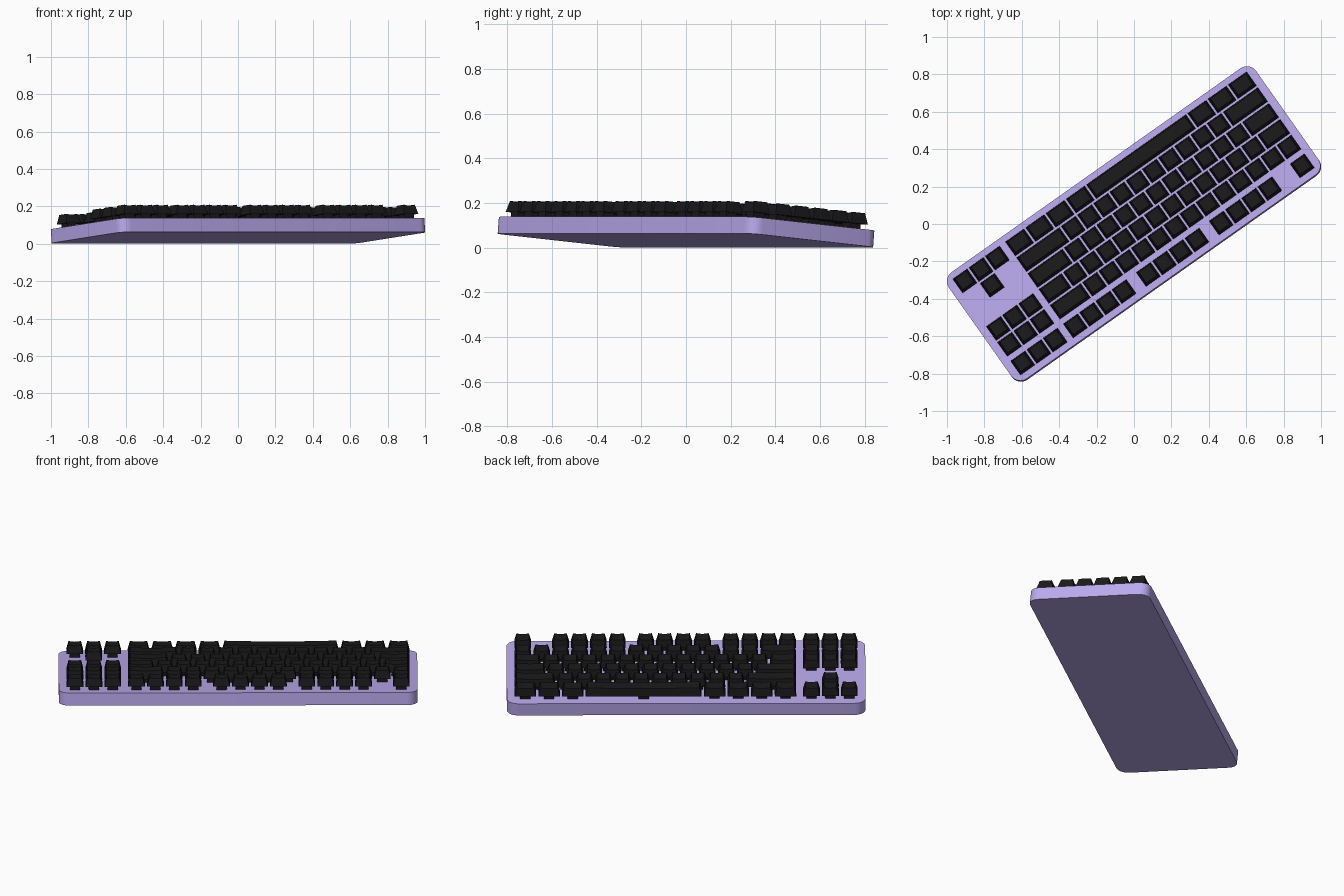
import bpy, bmesh, math
from mathutils import Matrix, Vector

if "Cube" in bpy.data.objects:
    bpy.data.objects.remove(bpy.data.objects["Cube"])

U = 0.106                      # key pitch along a row
HALF_L, HALF_D, RAD, THICK = 1.005, 0.350, 0.060, 0.075
TILT, TURN = math.radians(5.2), math.radians(215.2)
ROT = Matrix.Rotation(TURN, 4, 'Z') @ Matrix.Rotation(TILT, 4, 'X')


def material(name, color):
    m = bpy.data.materials.new(name)
    m.diffuse_color = (*color, 1)
    m.use_nodes = True
    m.node_tree.nodes["Principled BSDF"].inputs["Base Color"].default_value = m.diffuse_color
    return m


lilac = material("lilac_plastic", (0.49, 0.40, 0.85))
black = material("black_plastic", (0.010, 0.010, 0.011))


def finish(bm, name, mat):
    bmesh.ops.recalc_face_normals(bm, faces=bm.faces)
    me = bpy.data.meshes.new(name)
    bm.to_mesh(me)
    bm.free()
    me.materials.append(mat)
    return me


def place(name, me, matrix):
    ob = bpy.data.objects.new(name, me)
    bpy.context.collection.objects.link(ob)
    ob.matrix_world = matrix
    return ob


def case_mesh():
    # rounded rectangle extruded upward
    bm = bmesh.new()
    ring = []
    for k, (sx, sy) in enumerate(((1, 1), (-1, 1), (-1, -1), (1, -1))):
        for i in range(9):
            a = math.pi / 2 * (k + i / 8)
            ring.append(bm.verts.new((sx * (HALF_L - RAD) + RAD * math.cos(a),
                                      sy * (HALF_D - RAD) + RAD * math.sin(a), 0)))
    base = bm.faces.new(ring)
    ext = bmesh.ops.extrude_face_region(bm, geom=[base])
    up = [g for g in ext["geom"] if isinstance(g, bmesh.types.BMVert)]
    bmesh.ops.translate(bm, verts=up, vec=(0, 0, THICK))
    return finish(bm, "case", lilac)


def key_mesh(width):
    # tapered keycap with a dished top, and the switch stem below it
    bm = bmesh.new()
    hx, hy, z0, z1, n = width * U / 2 - 0.006, 0.046, 0.100, 0.150, 6
    tx, ty = hx - 0.012, hy - 0.011
    low = [bm.verts.new((x, y, z0)) for x, y in ((-hx, -hy), (hx, -hy), (hx, hy), (-hx, hy))]
    rows = []
    for y in (-ty, ty):
        rows.append([bm.verts.new((tx * t, y, z1 - 0.005 * (1 - t * t)))
                     for t in (2 * i / n - 1 for i in range(n + 1))])
    front, back = rows
    for i in range(n):
        bm.faces.new((front[i], front[i + 1], back[i + 1], back[i]))
    bm.faces.new(low)
    bm.faces.new([low[0], low[1]] + front[::-1])
    bm.faces.new([low[2], low[3]] + back)
    bm.faces.new((low[0], front[0], back[0], low[3]))
    bm.faces.new((low[1], low[2], back[-1], front[-1]))
    stem = Matrix.Translation((0, 0, 0.087)) @ Matrix.Diagonal((0.058, 0.058, 0.028, 1))
    bmesh.ops.create_cube(bm, size=1, matrix=stem)
    return finish(bm, "key_%gu" % width, black)


# Rest the case on the ground and centre it
me = case_mesh()
pts = [ROT @ v.co for v in me.vertices]
lo = Vector([min(p[i] for p in pts) for i in range(3)])
hi = Vector([max(p[i] for p in pts) for i in range(3)])
WORLD = Matrix.Translation((-(lo.x + hi.x) / 2, -(lo.y + hi.y) / 2, -lo.z)) @ ROT
case = place("case", me, WORLD)
bpy.context.view_layer.objects.active = case
case.select_set(True)
bpy.ops.object.shade_smooth_by_angle(angle=math.radians(35))

# Key rows: (name, y, widths); negative widths are gaps
NAV = [-0.25, 1, 1, 1]
ROWS = [
    ("function", 0.271, [1, -1] + [1] * 4 + [-0.5] + [1] * 4 + [-0.5] + [1] * 4 + NAV),
    ("number", 0.148, [1] * 13 + [2] + NAV),
    ("upper", 0.044, [1.5] + [1] * 12 + [1.5] + NAV),
    ("home", -0.060, [1.75] + [1] * 11 + [2.25]),
    ("lower", -0.164, [2.25] + [1] * 10 + [2.75, -1.25, 1]),
    ("bottom", -0.268, [1.25] * 3 + [6.25] + [1.25] * 4 + NAV),
]
meshes = {}
for row, y, widths in ROWS:
    x, count = -18.25 / 2, 0
    for w in widths:
        if w > 0:
            if w not in meshes:
                meshes[w] = key_mesh(w)
            count += 1
            place("%s_row_key_%d" % (row, count), meshes[w],
                  WORLD @ Matrix.Translation(((x + w / 2) * U, y, 0)))
        x += abs(w)
